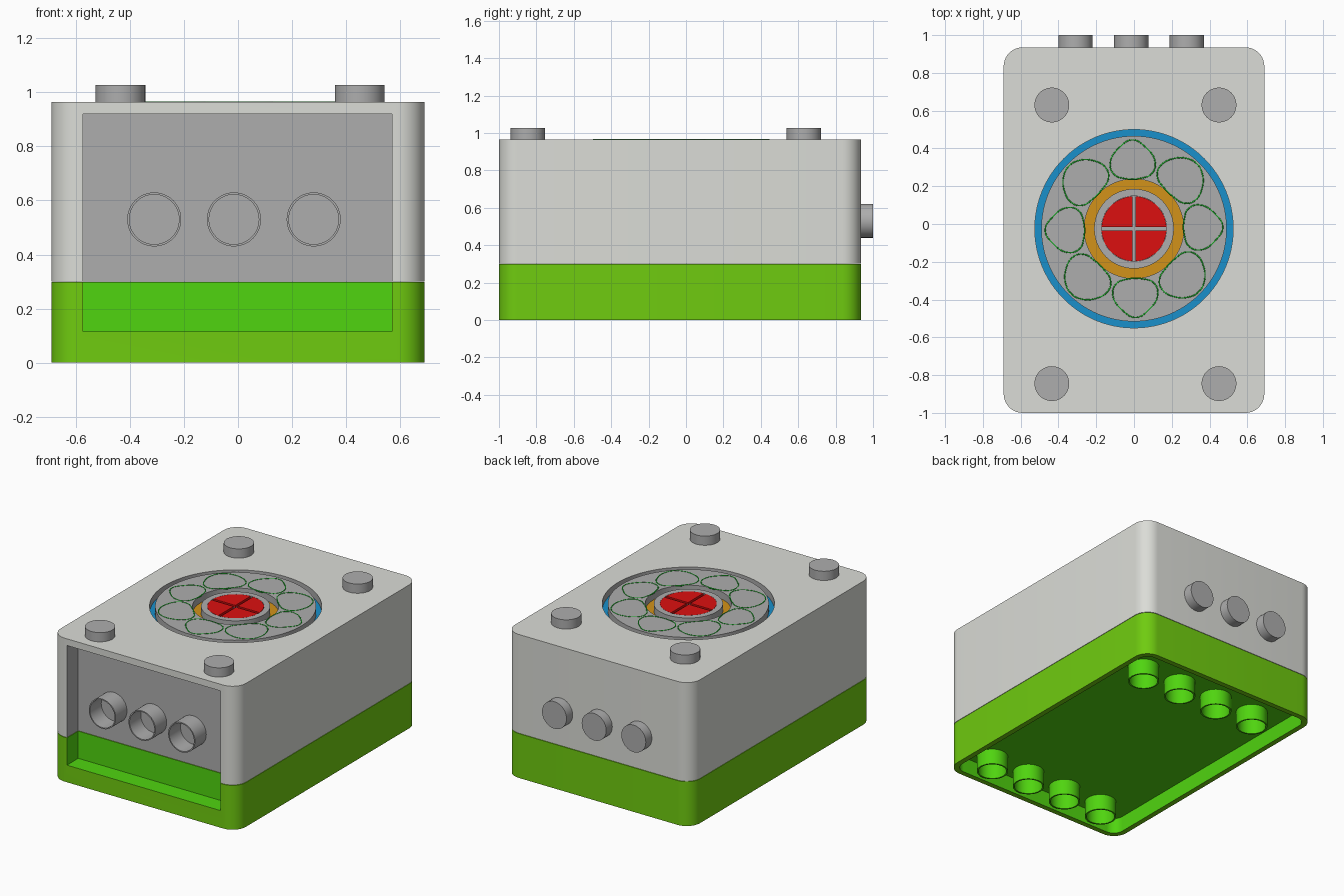
import bpy, bmesh, math
from mathutils import Matrix, Vector

if "Cube" in bpy.data.objects:
    bpy.data.objects.remove(bpy.data.objects["Cube"])

TAU = math.tau
TOP = 0.965          # top face of the housing
YC = -0.025          # dial centre in y
PITCH = 0.295        # spacing of studs and tubes


def material(name, r, g, b):
    m = bpy.data.materials.new(name)
    m.diffuse_color = (r, g, b, 1)
    m.use_nodes = True
    m.node_tree.nodes["Principled BSDF"].inputs["Base Color"].default_value = m.diffuse_color
    return m


LIGHT = material("light_grey", 0.71, 0.72, 0.68)
GREY = material("mid_grey", 0.42, 0.42, 0.42)
GREEN = material("green", 0.16, 0.60, 0.005)
BRIGHT = material("bright_green", 0.08, 0.66, 0.005)
LEAF = material("petal_green", 0.01, 0.40, 0.02)
BLUE = material("blue", 0.01, 0.28, 0.60)
ORANGE = material("orange", 0.65, 0.29, 0.01)
RED = material("red", 0.72, 0.005, 0.005)


def activate(ob):
    bpy.ops.object.select_all(action='DESELECT')
    ob.select_set(True)
    bpy.context.view_layer.objects.active = ob


def finish(name, bm, mats, index=0):
    bmesh.ops.recalc_face_normals(bm, faces=bm.faces)
    for f in bm.faces:
        f.material_index = index
    me = bpy.data.meshes.new(name)
    bm.to_mesh(me)
    bm.free()
    ob = bpy.data.objects.new(name, me)
    bpy.context.collection.objects.link(ob)
    for m in mats:
        me.materials.append(m)
    activate(ob)
    bpy.ops.object.shade_smooth_by_angle(angle=math.radians(30))
    return ob


def prism(name, outline, z0, z1, mats, index=0):
    """Extrude a flat outline from z0 to z1."""
    bm = bmesh.new()
    face = bm.faces.new([bm.verts.new((x, y, z0)) for x, y in outline])
    ext = bmesh.ops.extrude_face_region(bm, geom=[face])
    verts = [v for v in ext['geom'] if isinstance(v, bmesh.types.BMVert)]
    bmesh.ops.translate(bm, verts=verts, vec=(0, 0, z1 - z0))
    return finish(name, bm, mats, index)


def rounded_rect(x0, x1, y0, y1, r, n=10):
    pts = []
    for k, (cx, cy) in enumerate([(x1 - r, y1 - r), (x0 + r, y1 - r),
                                  (x0 + r, y0 + r), (x1 - r, y0 + r)]):
        for i in range(n + 1):
            a = (k + i / n) * TAU / 4
            pts.append((cx + r * math.cos(a), cy + r * math.sin(a)))
    return pts


def circle(r, cx=0, cy=0, n=64):
    return [(cx + r * math.cos(i * TAU / n), cy + r * math.sin(i * TAU / n)) for i in range(n)]


def tube(name, centre, r_in, r_out, length, mat, along_y=False, n=64):
    """Ring with a square section, starting at centre and running along +z or +y."""
    bm = bmesh.new()
    section = [(r_in, 0), (r_out, 0), (r_out, length), (r_in, length)]
    rings = [[bm.verts.new((r * math.cos(i * TAU / n), r * math.sin(i * TAU / n), z))
              for i in range(n)] for r, z in section]
    for k in range(4):
        a, b = rings[k], rings[(k + 1) % 4]
        for i in range(n):
            j = (i + 1) % n
            bm.faces.new((a[i], a[j], b[j], b[i]))
    m = Matrix.Translation(centre)
    if along_y:
        m = m @ Matrix.Rotation(-math.pi / 2, 4, 'X')
    bm.transform(m)
    return finish(name, bm, [mat])


def cut(ob, cutter):
    cutter.hide_render = True
    mod = ob.modifiers.new("cut", 'BOOLEAN')
    mod.operation, mod.solver, mod.object = 'DIFFERENCE', 'EXACT', cutter
    activate(ob)
    bpy.ops.object.modifier_apply(modifier=mod.name)


# housing: green base and light upper half
plan = rounded_rect(-0.69, 0.69, -1, 0.935, 0.1)
base = prism("base", plan, 0, 0.298, [GREEN, BRIGHT])
upper = prism("upper_body", plan, 0.301, TOP, [LIGHT, GREY])

# front recess, underside cavity and dial pocket
recess = prism("recess_cutter", [(-0.573, -1.2), (0.57, -1.2), (0.57, -0.88), (-0.573, -0.88)],
               0.115, 0.92, [LIGHT, GREY], 1)
cavity = prism("cavity_cutter", rounded_rect(-0.655, 0.655, -0.965, 0.90, 0.07),
               -0.2, 0.105, [GREEN, BRIGHT], 1)
pocket = prism("pocket_cutter", circle(0.525, 0, YC, 96), 0.915, 1.2, [LIGHT, GREY], 1)
cut(base, recess)
cut(base, cavity)
cut(upper, recess)
cut(upper, pocket)
for c in (recess, cavity, pocket):
    bpy.data.objects.remove(c)
for ob in (base, upper):
    activate(ob)
    bpy.ops.object.shade_smooth_by_angle(angle=math.radians(30))

# studs on the top corners
for x in (-0.435, 0.45):
    for y in (0.63, -0.845):
        prism("top_stud", circle(0.092, x, y, 48), TOP - 0.002, 1.027, [GREY])

# front tubes and back studs
for i in range(3):
    x = -0.31 + PITCH * i
    tube("front_tube", (x, -1, 0.53), 0.092, 0.1, 0.122, GREY, True, 48)
    stud = prism("back_stud", circle(0.091, 0, 0, 48), 0, 0.067, [GREY])
    stud.data.transform(Matrix.Translation((x, 0.933, 0.53)) @ Matrix.Rotation(-math.pi / 2, 4, 'X'))

# tubes under the base
for i in range(4):
    for y in (0.63, -0.845):
        tube("base_tube", (-0.435 + PITCH * i, y, 0), 0.088, 0.098, 0.107, BRIGHT, False, 48)

# dial: coloured groove floors, petal plate and hub
tube("blue_ring", (0, YC, 0.91), 0.49, 0.525, 0.007, BLUE, n=96)
tube("petal_plate", (0, YC, 0.91), 0.263, 0.491, TOP - 0.91, GREY, n=96)
tube("orange_ring", (0, YC, 0.91), 0.21, 0.263, 0.007, ORANGE)
tube("hub_rim", (0, YC, 0.91), 0.173, 0.211, TOP - 0.91, GREY)
prism("hub_floor", circle(0.174, 0, YC), 0.91, 0.95, [GREY])

# red quarter discs with a cross-shaped gap
R, GAP = 0.172, 0.009
a0 = math.asin(GAP / R)
for k in range(4):
    pts = [(GAP, GAP)] + [(R * math.cos(a), R * math.sin(a))
                          for a in (a0 + (TAU / 4 - 2 * a0) * i / 16 for i in range(17))]
    quarter = prism("red_quarter", pts, 0.949, TOP, [RED])
    quarter.data.transform(Matrix.Translation((0, YC, 0)) @ Matrix.Rotation(k * TAU / 4, 4, 'Z'))

# petal outlines, pointed and blunt in turn (radius, half width)
POINTED = [(0.47, 0), (0.435, 0.065), (0.35, 0.119), (0.29, 0.10), (0.268, 0.05)]
BLUNT = [(0.478, 0), (0.468, 0.045), (0.41, 0.108), (0.325, 0.128), (0.28, 0.095), (0.267, 0.04)]
for k in range(8):
    half = BLUNT if k % 2 else POINTED
    loop = half + [(r, -t) for r, t in reversed(half[1:])]
    cu = bpy.data.curves.new("petal_outline", 'CURVE')
    cu.dimensions = '3D'
    cu.bevel_depth, cu.bevel_resolution, cu.resolution_u = 0.0045, 1, 8
    sp = cu.splines.new('BEZIER')
    sp.bezier_points.add(len(loop) - 1)
    sp.use_cyclic_u = True
    turn = Matrix.Translation((0, YC, TOP - 0.002)) @ Matrix.Rotation(k * TAU / 8 + 0.02, 4, 'Z')
    for bp, (r, t) in zip(sp.bezier_points, loop):
        bp.co = turn @ Vector((r, t, 0))
        bp.handle_left_type = bp.handle_right_type = 'AUTO'
    cu.materials.append(LEAF)
    ob = bpy.data.objects.new("petal_outline", cu)
    bpy.context.collection.objects.link(ob)
    activate(ob)
    bpy.ops.object.convert(target='MESH')
